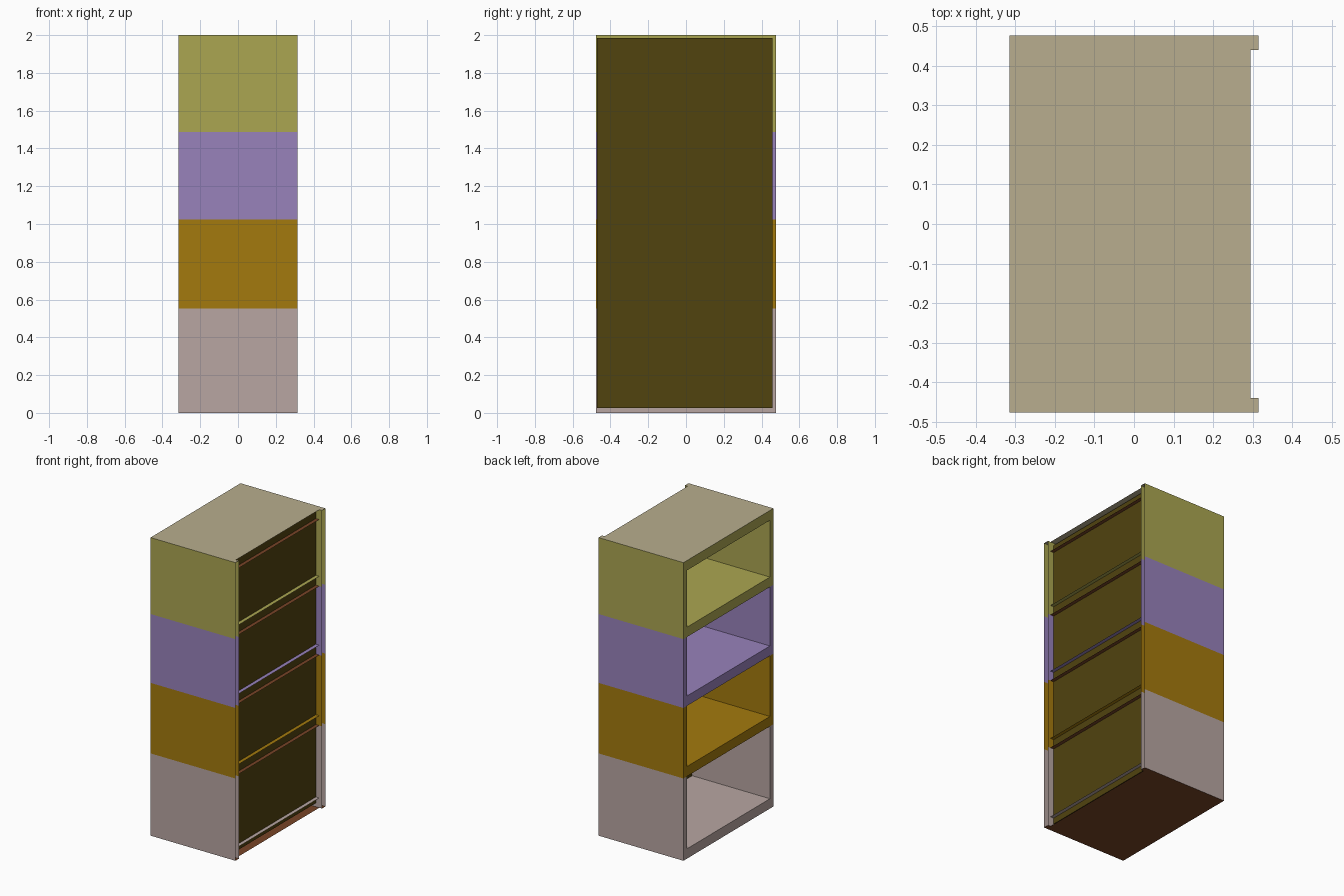
import bpy
import bmesh

cube = bpy.data.objects.get("Cube")
if cube:
    bpy.data.objects.remove(cube, do_unlink=True)


def material(name, rgb):
    lin = [((c / 255 + 0.055) / 1.055) ** 2.4 if c > 10 else c / 255 / 12.92 for c in rgb]
    mat = bpy.data.materials.new(name)
    mat.use_nodes = True
    mat.diffuse_color = (*lin, 1)
    mat.node_tree.nodes["Principled BSDF"].inputs["Base Color"].default_value = (*lin, 1)
    return mat


pink = material("dusty pink", (184, 166, 162))
orange = material("ochre", (164, 122, 13))
purple = material("lavender", (152, 130, 187))
olive = material("olive", (171, 166, 81))
tan = material("tan", (184, 174, 142))
brown = material("brown underside", (120, 68, 38))
dark = material("dark back", (81, 67, 15))

# Overall sizes: open front at -x, recessed back panel at +x
X0, X1, XS = -0.315, 0.315, 0.295
Y, YI = 0.477, 0.44
BOARD = 0.066


def sheet(bm, lo, hi, mat=0, flip=False):
    """Axis-aligned rectangle, flat along the axis where lo equals hi."""
    a = [i for i in range(3) if lo[i] == hi[i]][0]
    u, v = (a + 1) % 3, (a + 2) % 3
    verts = []
    for s, t in ((0, 0), (1, 0), (1, 1), (0, 1)):
        p = list(lo)
        p[u] = (lo, hi)[s][u]
        p[v] = (lo, hi)[t][v]
        verts.append(bm.verts.new(p))
    face = bm.faces.new(verts[::-1] if flip else verts)
    face.material_index = mat


def finish(bm, name, mats):
    me = bpy.data.meshes.new(name)
    bm.to_mesh(me)
    bm.free()
    for m in mats:
        me.materials.append(m)
    ob = bpy.data.objects.new(name, me)
    bpy.context.collection.objects.link(ob)
    return ob


def board(bm, z0, z1, top, under):
    """Shelf board, left hollow at the back."""
    sheet(bm, (X0, -YI, z1), (XS, YI, z1), top)
    sheet(bm, (X0, -YI, z0), (XS, YI, z0), under, True)
    sheet(bm, (X0, -YI, z0), (X0, YI, z1), 0, True)


def post_caps(bm, z, mat, flip):
    """End caps of the two side walls."""
    for y0, y1 in ((-Y, -YI), (YI, Y)):
        sheet(bm, (X0, y0, z), (X1, y1, z), mat, flip)


# Four stacked sections: floor board and hollow side walls
levels = [0, 0.552, 1.025, 1.487, 2]
names = ["bottom", "lower_middle", "upper_middle", "top"]
for i, colour in enumerate((pink, orange, purple, olive)):
    z0, z1 = levels[i], levels[i + 1]
    bm = bmesh.new()
    board(bm, z0, z0 + BOARD, 0, 1)
    for s in (-1, 1):
        sheet(bm, (X0, s * Y, z0), (X1, s * Y, z1), 0, s < 0)
        sheet(bm, (X0, s * YI, z0), (X1, s * YI, z1), 0, s > 0)
        ya, yb = sorted((s * YI, s * Y))
        sheet(bm, (X0, ya, z0), (X0, yb, z1), 0, True)
    if i == 0:
        post_caps(bm, z0, 1, True)
    if i == 3:
        board(bm, z1 - BOARD, z1, 2, 1)
        post_caps(bm, z1, 2, False)
    finish(bm, names[i] + "_section", [colour, brown, tan])

# Back panel set into the grooves of the walls and boards
bm = bmesh.new()
bmesh.ops.create_cube(bm, size=1)
lo, hi = (0.262, -0.47, 0.025), (0.27, 0.457, 1.985)
for v in bm.verts:
    v.co = [lo[k] if v.co[k] < 0 else hi[k] for k in range(3)]
finish(bm, "back_panel", [dark])
